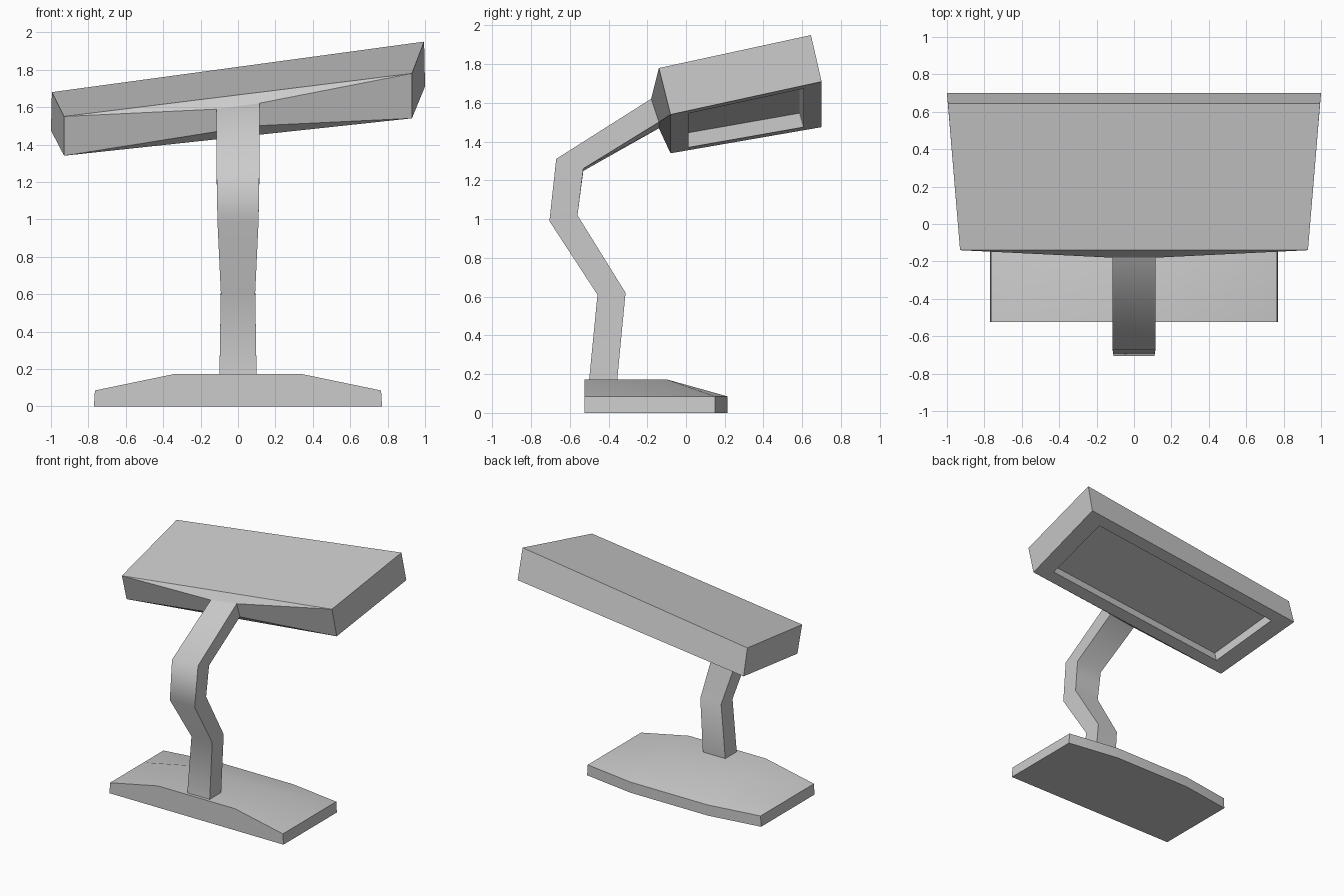
import bpy, bmesh
from mathutils import Vector

if "Cube" in bpy.data.objects:
    bpy.data.objects.remove(bpy.data.objects["Cube"])


def make(name, verts, faces, smooth=None):
    me = bpy.data.meshes.new(name)
    me.from_pydata([tuple(v) for v in verts], [], faces)
    bm = bmesh.new()
    bm.from_mesh(me)
    bmesh.ops.recalc_face_normals(bm, faces=bm.faces)
    bm.to_mesh(me)
    bm.free()
    ob = bpy.data.objects.new(name, me)
    bpy.context.collection.objects.link(ob)
    if smooth:
        bpy.ops.object.select_all(action='DESELECT')
        bpy.context.view_layer.objects.active = ob
        ob.select_set(True)
        bpy.ops.object.shade_smooth_by_angle(angle=smooth)
    return ob


# base: low plate, raised in the middle, sloping to the back and to the ends
cols = [(-0.765, 0.15, 0.085), (-0.34, 0.215, 0.173), (0.34, 0.215, 0.173), (0.765, 0.15, 0.085)]
verts, faces = [], []
for x, back, z in cols:
    xb = x * 1.007
    verts += [(xb, -0.525, 0), (x, -0.525, z), (x, -0.10, z), (x, back, 0.085), (xb, back, 0)]
n = 5
for i in range(3):
    for j in range(n):
        k = (j + 1) % n
        faces.append((i * n + j, i * n + k, i * n + n + k, i * n + n + j))
faces += [tuple(range(n)), tuple(range(3 * n, 4 * n))]
make("base", verts, faces, 0.5)

# arm: bent bar, each station is front (y, z), rear (y, z), half width, roll
stations = [((-0.505, 0.12), (-0.36, 0.12), 0.10, 0),
            ((-0.457, 0.61), (-0.312, 0.62), 0.092, 0),
            ((-0.705, 0.99), (-0.56, 1.02), 0.11, 0),
            ((-0.67, 1.305), (-0.53, 1.255), 0.115, 0.006),
            ((-0.18, 1.605), (-0.14, 1.485), 0.115, 0.016)]
verts, faces = [], []
for f, r, w, roll in stations:
    verts += [(-w, f[0], f[1] - roll), (w, f[0], f[1] + roll),
              (w, r[0], r[1] + roll), (-w, r[0], r[1] - roll)]
for i in range(len(stations) - 1):
    for j in range(4):
        k = (j + 1) % 4
        faces.append((4 * i + j, 4 * i + k, 4 * i + 4 + k, 4 * i + 4 + j))
faces += [(0, 1, 2, 3), (16, 17, 18, 19)]
socket = [Vector(v) for v in verts[-4:]]
make("arm", verts, faces, 1.0)

# lamp head: tilted box whose front pulls out to meet the arm
top = [Vector(v) for v in [(-0.93, -0.14, 1.55), (0.93, -0.14, 1.78),
                           (0.995, 0.645, 1.95), (-0.995, 0.645, 1.68)]]
bot = [Vector(v) for v in [(-0.93, -0.08, 1.34), (0.93, -0.08, 1.54),
                           (1.0, 0.70, 1.71), (-1.0, 0.70, 1.475)]]


def on_bottom(u, v):
    return bot[0].lerp(bot[1], u).lerp(bot[3].lerp(bot[2], u), v)


# light recess in the underside
rim = [on_bottom(u, v) for u, v in [(0.07, 0.12), (0.93, 0.12), (0.93, 0.88), (0.07, 0.88)]]
up = (top[0] - bot[0]).normalized() * 0.075
floor = [p + up for p in rim]
verts = top + bot + socket + rim + floor
faces = [(0, 1, 2, 3), (2, 3, 7, 6), (0, 3, 7, 4), (1, 2, 6, 5),
         (0, 1, 9, 8), (0, 8, 11, 4), (1, 5, 10, 9), (4, 11, 10, 5), (8, 9, 10, 11),
         (16, 17, 18, 19)]
for j in range(4):
    k = (j + 1) % 4
    faces += [(4 + j, 4 + k, 12 + k, 12 + j), (12 + j, 12 + k, 16 + k, 16 + j)]
make("lamp_head", verts, faces)
